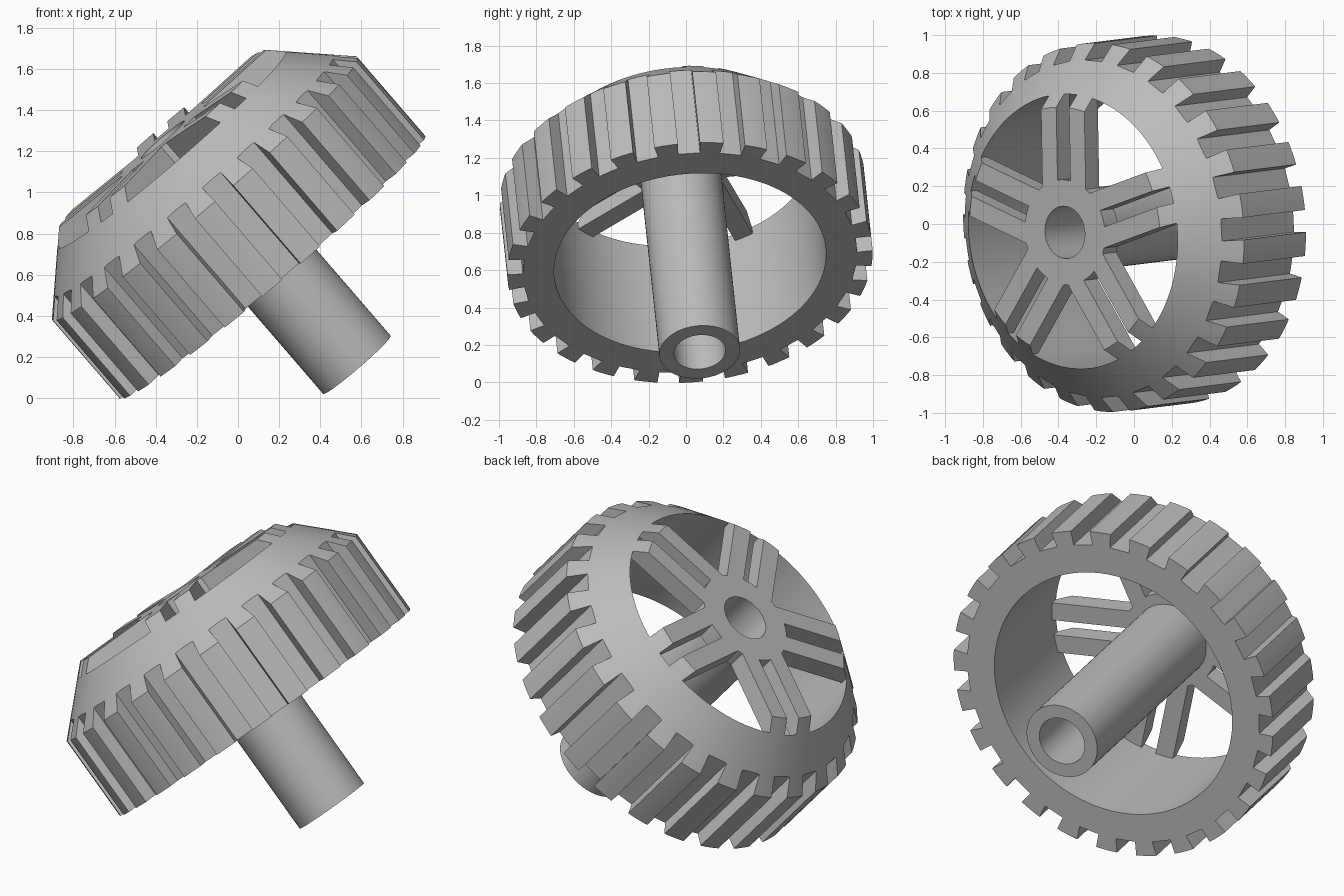
import bpy, bmesh, math
from mathutils import Vector, Matrix

cube = bpy.data.objects.get("Cube")
if cube:
    bpy.data.objects.remove(cube, do_unlink=True)

grey = bpy.data.materials.new("mid grey")
grey.use_nodes = True
colour = (0.5, 0.5, 0.5, 1)
grey.diffuse_color = colour
grey.node_tree.nodes["Principled BSDF"].inputs["Base Color"].default_value = colour

# Tilted wheel frame: local z is the axle, local x points downhill
axle = Vector((-0.651, -0.081, 0.755)).normalized()
downhill = -(Vector((0, 0, 1)) - axle * axle.z).normalized()
side = axle.cross(downhill)
frame = Matrix((downhill, side, axle)).transposed().to_4x4()
frame.translation = (0.578, 0.073, 0.162)

# Main dimensions (radii, and heights along the axle)
BORE, ROOT, OUTER = 0.73, 0.895, 0.98
BASE, SHOULDER, TOP = 0.632, 1.135, 1.45
TEETH, SPOKES = 25, 5
SPOKE_BASE = TOP - 0.11


def cone_height(radius):
    return SHOULDER + OUTER - radius


def finish(name, bm):
    bmesh.ops.recalc_face_normals(bm, faces=bm.faces)
    mesh = bpy.data.meshes.new(name)
    bm.to_mesh(mesh)
    bm.free()
    mesh.materials.append(grey)
    obj = bpy.data.objects.new(name, mesh)
    bpy.context.collection.objects.link(obj)
    obj.matrix_world = frame
    return obj


def activate(obj):
    bpy.ops.object.select_all(action='DESELECT')
    obj.select_set(True)
    bpy.context.view_layer.objects.active = obj


def smooth(obj):
    activate(obj)
    bpy.ops.object.shade_smooth_by_angle(angle=math.radians(30))


def carve(obj, cutter, operation):
    """Apply a boolean and throw the cutter away."""
    activate(obj)
    mod = obj.modifiers.new("carve", 'BOOLEAN')
    mod.operation = operation
    mod.solver = 'EXACT'
    mod.object = cutter
    bpy.ops.object.modifier_apply(modifier=mod.name)
    bpy.data.objects.remove(cutter, do_unlink=True)


def lathe(name, profile, steps):
    """Revolve a closed (radius, height) profile about the axle."""
    bm = bmesh.new()
    verts = [bm.verts.new((r, 0, h)) for r, h in profile]
    edges = [bm.edges.new((v, verts[i - 1])) for i, v in enumerate(verts)]
    bmesh.ops.spin(bm, geom=verts + edges, cent=(0, 0, 0), axis=(0, 0, 1),
                   angle=math.tau, steps=steps)
    bmesh.ops.remove_doubles(bm, verts=bm.verts, dist=0.0001)
    return finish(name, bm)


def bar(bm, radii, heights, offset, width, angle):
    """Add a radial box, set sideways by offset and turned about the axle."""
    size = (radii[1] - radii[0], width, heights[1] - heights[0])
    centre = (sum(radii) / 2, offset, sum(heights) / 2)
    matrix = (Matrix.Rotation(angle, 4, 'Z') @ Matrix.Translation(centre)
              @ Matrix.Diagonal((*size, 1)))
    bmesh.ops.create_cube(bm, size=1, matrix=matrix)


# Rim: conical shoulder, open bore, and gaps cut between the tread teeth
rim = lathe("toothed_rim", [(BORE, BASE), (OUTER, BASE), (OUTER, SHOULDER),
                            (BORE, cone_height(BORE))], TEETH * 4)
bm = bmesh.new()
pitch = math.tau / TEETH
for i in range(TEETH):
    bar(bm, (ROOT, 1.1), (0.5, 1.6), 0, 0.118, -0.1 + (i + 0.5) * pitch)
carve(rim, finish("gap_cutter", bm), 'DIFFERENCE')
smooth(rim)

# Hub tube with a collar at the spoke end
smooth(lathe("hub_tube", [(0.139, 0), (0.2165, 0), (0.2165, SPOKE_BASE),
                          (0.28, SPOKE_BASE), (0.28, TOP), (0.139, TOP)], 64))

# Paired spoke bars, their ends trimmed to the conical shoulder
bm = bmesh.new()
for i in range(SPOKES):
    for offset in (-0.098, 0.098):
        bar(bm, (0.23, BORE + 0.003), (SPOKE_BASE, TOP), offset, 0.106,
            math.radians(-98) + i * math.tau / SPOKES)
spokes = finish("spokes", bm)
envelope = lathe("shoulder_envelope", [(0.1, BASE), (OUTER, BASE), (OUTER, SHOULDER),
                                       (0.1, cone_height(0.1))], TEETH * 4)
carve(spokes, envelope, 'INTERSECT')
smooth(spokes)
